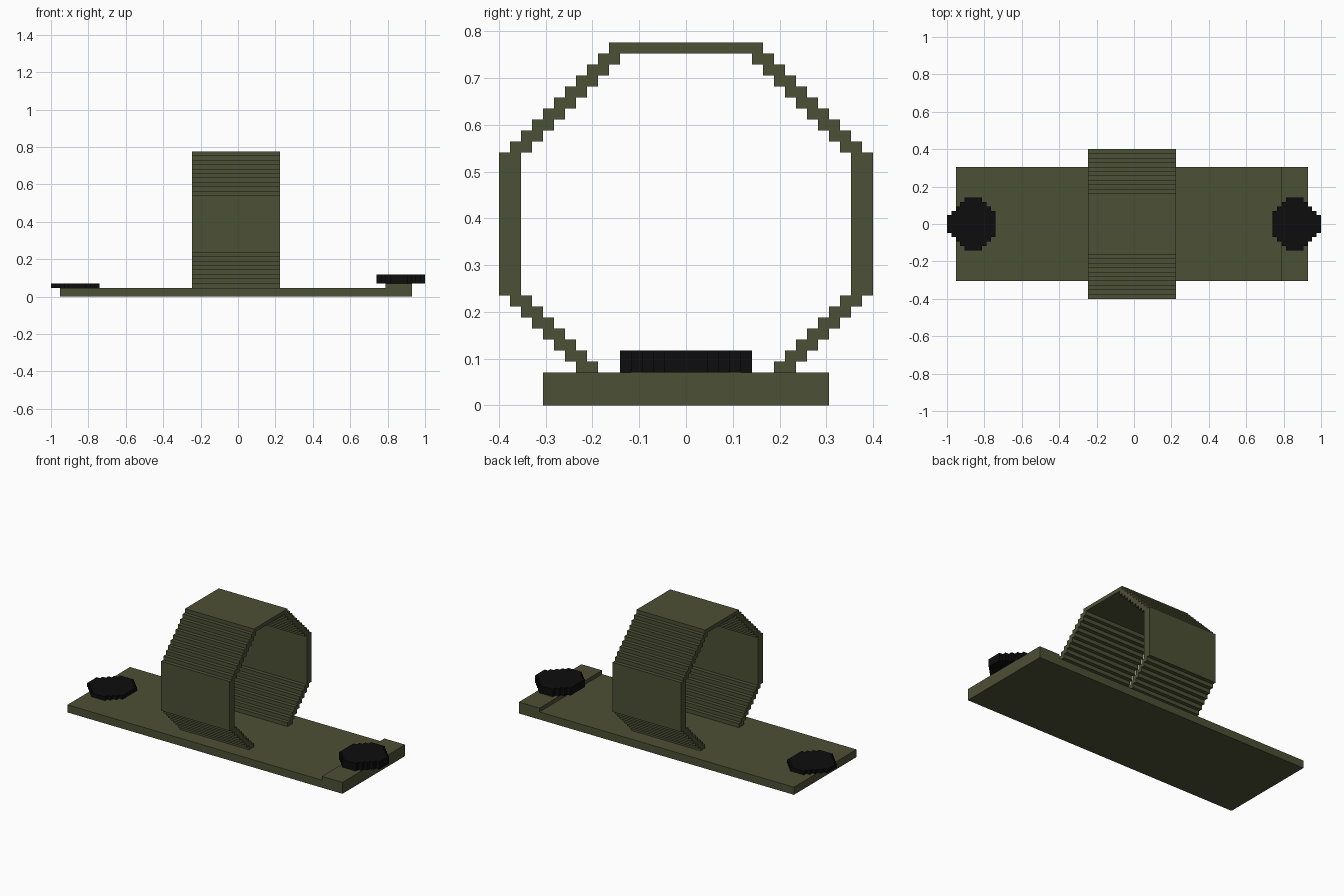
import bpy, bmesh

if "Cube" in bpy.data.objects:
    bpy.data.objects.remove(bpy.data.objects["Cube"])

U = 2 / 85  # one block step


def material(name, rgb):
    m = bpy.data.materials.new(name)
    m.diffuse_color = (*rgb, 1)
    m.use_nodes = True
    m.node_tree.nodes["Principled BSDF"].inputs["Base Color"].default_value = m.diffuse_color
    return m


olive = material("olive", (0.073, 0.079, 0.036))
black = material("black", (0.004, 0.004, 0.004))


def prism(name, pts, place, lo, hi, mat):
    """Extrude a 2D outline (in block steps) from lo to hi; place maps (a, b, depth) to xyz."""
    bm = bmesh.new()
    ends = [[bm.verts.new([c * U for c in place(a, b, d)]) for a, b in pts] for d in (lo, hi)]
    n = len(pts)
    for ring in ends:
        bm.faces.new(ring)
    for i in range(n):
        j = (i + 1) % n
        bm.faces.new((ends[0][i], ends[0][j], ends[1][j], ends[1][i]))
    bmesh.ops.recalc_face_normals(bm, faces=bm.faces)
    bmesh.ops.triangulate(bm, faces=[f for f in bm.faces if len(f.verts) > 4], ngon_method='EAR_CLIP')
    me = bpy.data.meshes.new(name)
    bm.to_mesh(me)
    bm.free()
    me.materials.append(mat)
    ob = bpy.data.objects.new(name, me)
    bpy.context.collection.objects.link(ob)
    return ob


def clean(path):
    """Drop points lying on a straight run."""
    n = len(path)
    return [p for i, p in enumerate(path)
            if not any(path[i - 1][k] == p[k] == path[(i + 1) % n][k] for k in (0, 1))]


# base plate with a raised strip at the right end
prism("base_plate", [(-40.5, 0), (39.5, 0), (39.5, 3), (33.5, 3), (33.5, 2), (-40.5, 2)],
      lambda a, b, d: (a, d, b), -13, 13, olive)


# stepped octagonal hoop, open at the bottom
def outer(row):
    return min(17, row + 7, 39 - row)


right_out = [(outer(r), z) for r in range(2, 33) for z in (r, r + 1)]
right_in = [(outer(r) - 2, z) for r in range(31, 1, -1) for z in (r + 1, r)]


def flip(path):
    return [(-y, z) for y, z in reversed(path)]


hoop = right_out + flip(right_out) + flip(right_in) + right_in
prism("hoop", clean(hoop), lambda a, b, d: (d, a, b), -10.5, 9.5, olive)

# stepped round knobs, mirrored left and right
half = [2, 3, 4, 5, 6, 6, 6, 6, 5, 4, 3]
edge = [(x, h) for i, h in enumerate(half) for x in (i - 42.5, i - 41.5)]
disc = clean(edge + [(x, -y) for x, y in reversed(edge)])
for name, side, lo, hi in (("left_knob", 1, 2, 3), ("right_knob", -1, 3, 5)):
    prism(name, disc, lambda a, b, d: (a * side, b, d), lo, hi, black)
